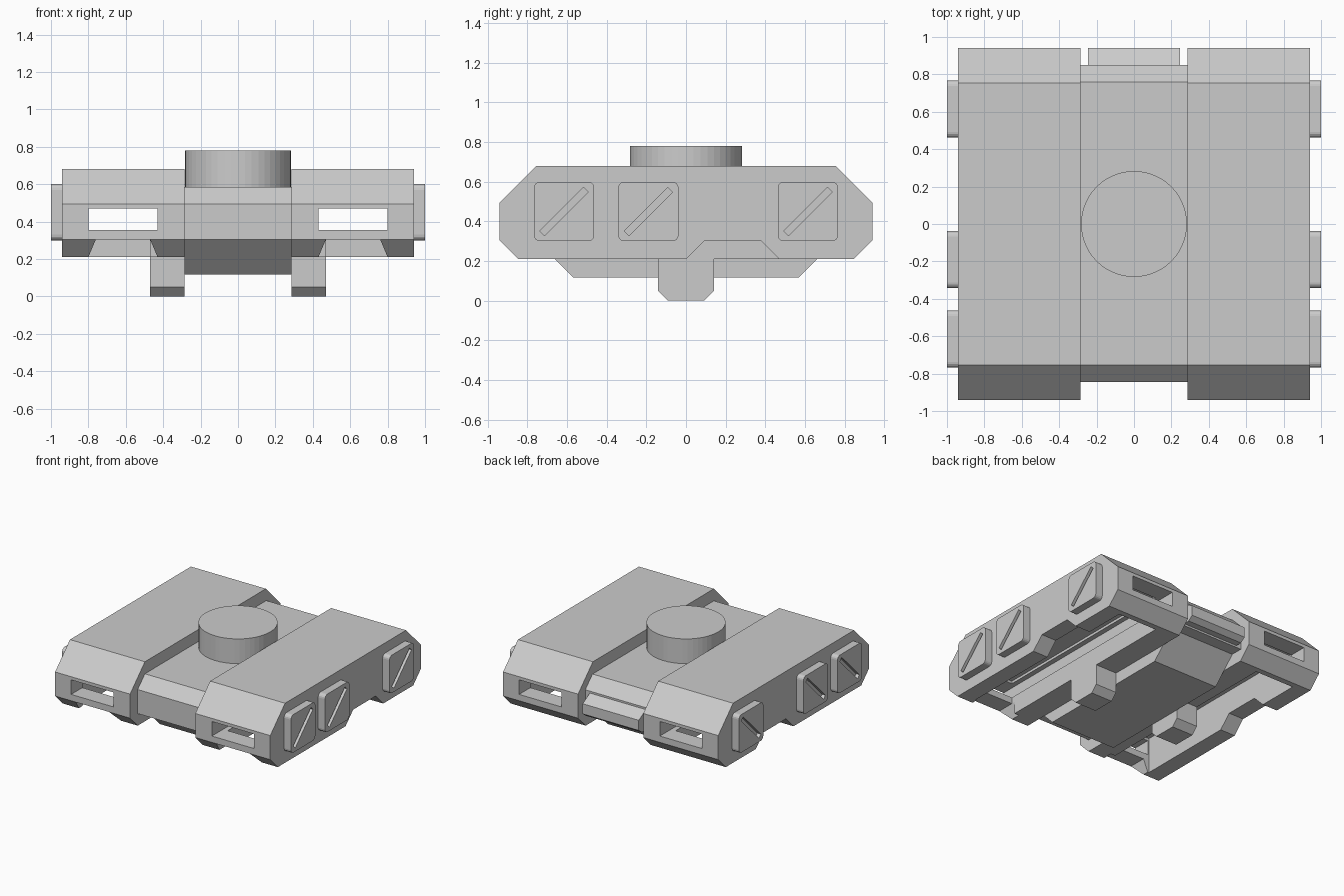
import bpy, bmesh, math

if "Cube" in bpy.data.objects:
    bpy.data.objects.remove(bpy.data.objects["Cube"])


def prism(name, pts, axis, lo, hi):
    """Extrude a 2D profile along axis: 'X' profile is (y, z), 'Y' profile is (x, z)."""
    bm = bmesh.new()

    def ring(t):
        return [bm.verts.new((t, a, b) if axis == 'X' else (a, t, b)) for a, b in pts]
    r0, r1 = ring(lo), ring(hi)
    n = len(pts)
    bm.faces.new(r0)
    bm.faces.new(r1[::-1])
    for i in range(n):
        j = (i + 1) % n
        bm.faces.new((r0[j], r0[i], r1[i], r1[j]))
    bmesh.ops.recalc_face_normals(bm, faces=bm.faces)
    me = bpy.data.meshes.new(name)
    bm.to_mesh(me)
    bm.free()
    ob = bpy.data.objects.new(name, me)
    bpy.context.collection.objects.link(ob)
    return ob


def rect(a0, a1, b0, b1):
    return [(a0, b0), (a1, b0), (a1, b1), (a0, b1)]


def round_rect(a0, a1, b0, b1, r, seg=4):
    pts = []
    for ca, cb, start in ((a1 - r, b1 - r, 0), (a0 + r, b1 - r, 90),
                          (a0 + r, b0 + r, 180), (a1 - r, b0 + r, 270)):
        for k in range(seg + 1):
            t = math.radians(start + 90 * k / seg)
            pts.append((ca + r * math.cos(t), cb + r * math.sin(t)))
    return pts


def cut(ob, cutter):
    m = ob.modifiers.new("cut", 'BOOLEAN')
    m.operation, m.solver, m.object = 'DIFFERENCE', 'EXACT', cutter
    cutter.hide_render = True
    bpy.context.view_layer.objects.active = ob
    bpy.ops.object.modifier_apply(modifier=m.name)
    bpy.data.objects.remove(cutter)


def mirror(ob):
    ob.modifiers.new("mirror", 'MIRROR').use_axis[0] = True


# Side pods: chamfered shell, open below
pod = prism("side_pod", [(-.94, .305), (-.845, .21), (.845, .21), (.94, .305),
                         (.94, .495), (.755, .68), (-.755, .68), (-.94, .495)],
            'X', .285, .94)
cut(pod, prism("cavity", rect(.47, .81, -.1, .49), 'Y', -.80, .80))
# End windows, front lower notch, outer wall notch
cut(pod, prism("window", rect(.43, .80, .355, .47), 'Y', -1.1, 1.1))
cut(pod, prism("front_notch", [(.39, .115), (.84, .115), (.76, .305), (.47, .305)],
               'Y', -1.1, -.77))
cut(pod, prism("wall_notch", [(-.095, .115), (.565, .115), (.375, .305), (.095, .305)],
               'X', .75, 1.1))
mirror(pod)

# Central hull
prism("centre_hull", [(-.845, .305), (-.755, .305), (-.57, .118), (.57, .118),
                      (.755, .305), (.85, .305), (.85, .495), (.76, .585),
                      (-.755, .585), (-.845, .495)], 'X', -.285, .285)

# Rear bar
prism("rear_bar", [(.80, .32), (.90, .32), (.94, .35), (.94, .43), (.85, .48), (.80, .48)],
      'X', -.245, .245)

# Legs
mirror(prism("leg", [(-.14, .21), (-.14, .05), (-.09, 0), (.09, 0), (.14, .05), (.14, .21)],
             'X', .285, .47))

# Side panels with a diagonal slot
for i, y in enumerate((-.615, -.19, .615)):
    panel = prism(f"side_panel_{i + 1}",
                  round_rect(y - .152, y + .152, .3, .6, .03), 'X', .94, 1.0)
    w, h = .012, .11
    cut(panel, prism("slot", [(y - h - w, .45 - h + w), (y - h + w, .45 - h - w),
                              (y + h + w, .45 + h - w), (y + h - w, .45 + h + w)],
                     'X', .97, 1.1))
    mirror(panel)

# Turret ring on top
bpy.ops.mesh.primitive_cylinder_add(vertices=48, radius=.283, depth=.2, location=(0, 0, .68))
bpy.context.object.name = "turret_ring"
